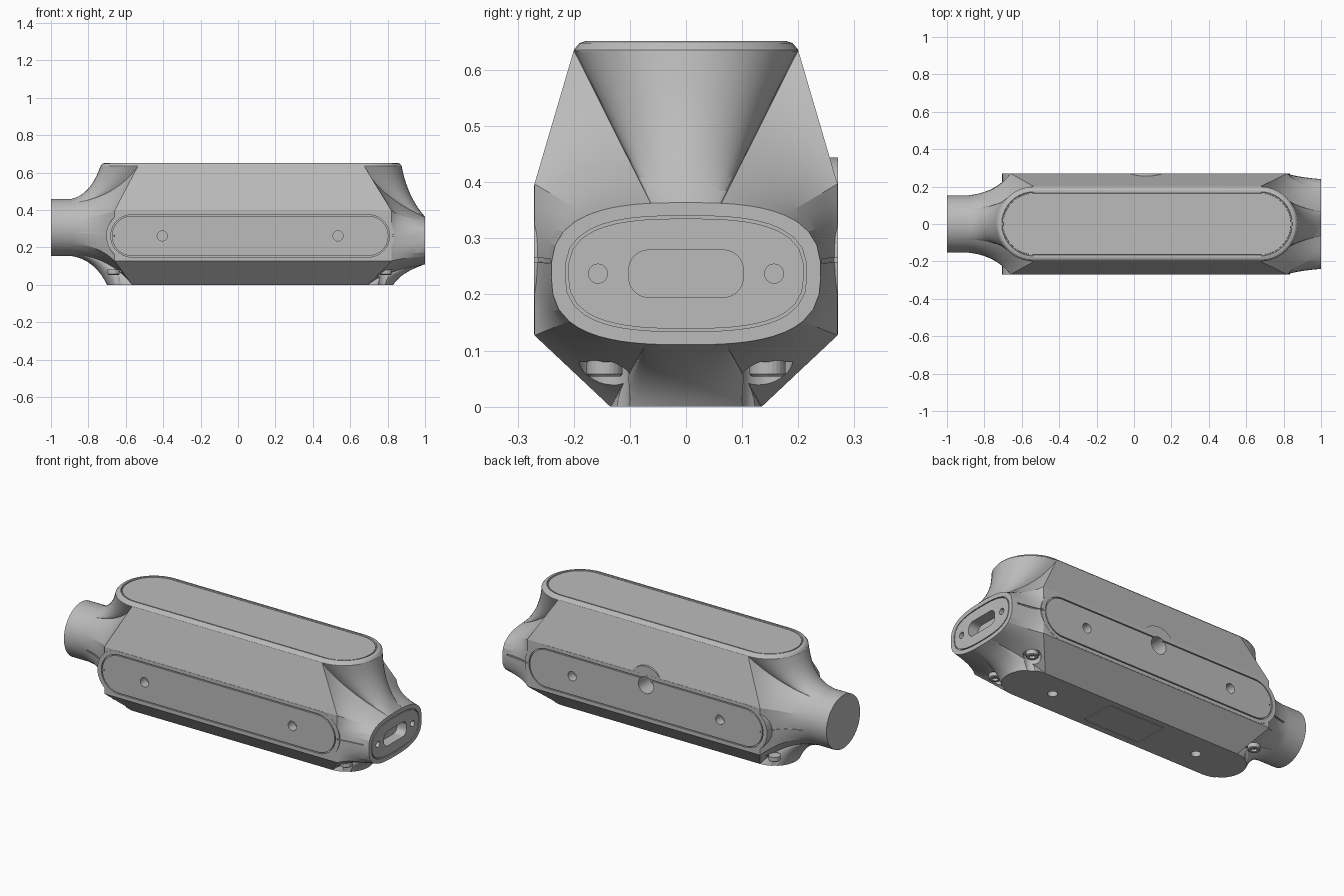
import bpy, bmesh, math
from mathutils import Vector

cube = bpy.data.objects.get("Cube")
if cube:
    bpy.data.objects.remove(cube, do_unlink=True)

grey = bpy.data.materials.new("light_grey")
grey.use_nodes = True
colour = (0.5, 0.5, 0.5, 1)
grey.diffuse_color = colour
grey.node_tree.nodes["Principled BSDF"].inputs["Base Color"].default_value = colour


def loft(name, rings, closed=False):
    """Skin a list of equal rings; cap the ends, or join last to first."""
    bm = bmesh.new()
    loops = [[bm.verts.new(p) for p in ring] for ring in rings]
    pairs = list(zip(loops, loops[1:]))
    if closed:
        pairs.append((loops[-1], loops[0]))
    else:
        bm.faces.new(loops[0])
        bm.faces.new(loops[-1])
    n = len(loops[0])
    for a, b in pairs:
        for i in range(n):
            j = (i + 1) % n
            bm.faces.new((a[i], a[j], b[j], b[i]))
    bmesh.ops.recalc_face_normals(bm, faces=bm.faces)
    mesh = bpy.data.meshes.new(name)
    bm.to_mesh(mesh)
    bm.free()
    mesh.materials.append(grey)
    obj = bpy.data.objects.new(name, mesh)
    bpy.context.collection.objects.link(obj)
    return obj


def rounded(cu, cv, hu, hv, r, steps=10):
    """Rounded rectangle outline; also gives circles and stadiums."""
    pts = []
    for k, (su, sv) in enumerate(((1, 1), (-1, 1), (-1, -1), (1, -1))):
        for i in range(steps + 1):
            a = math.pi / 2 * (k + i / steps)
            p = Vector((cu + su * (hu - r) + r * math.cos(a),
                        cv + sv * (hv - r) + r * math.sin(a)))
            if not pts or min((p - pts[-1]).length, (p - pts[0]).length) > 1e-5:
                pts.append(p)
    return pts


def place(outline, axis, d):
    """Put a flat outline on the plane axis = d."""
    return [{"x": (d, u, v), "y": (u, d, v), "z": (u, v, d)}[axis] for u, v in outline]


def prism(name, outline, axis, d0, d1):
    return loft(name, [place(outline, axis, d0), place(outline, axis, d1)])


def groove(outer, inner, axis, d0, d1):
    rings = [place(o, axis, d) for o, d in ((outer, d0), (outer, d1), (inner, d1), (inner, d0))]
    return loft("groove_cutter", rings, closed=True)


def combine(target, tool, operation="DIFFERENCE"):
    mod = target.modifiers.new("cut", "BOOLEAN")
    mod.operation = operation
    mod.solver = "EXACT"
    mod.object = tool
    bpy.context.view_layer.objects.active = target
    bpy.ops.object.modifier_apply(modifier=mod.name)
    bpy.data.objects.remove(tool, do_unlink=True)


def smooth(obj):
    bpy.ops.object.select_all(action="DESELECT")
    obj.select_set(True)
    bpy.context.view_layer.objects.active = obj
    bpy.ops.object.shade_smooth_by_angle(angle=math.radians(14))


def mirror_ring(half):
    return half + [Vector((p.x, -p.y, p.z)) for p in half[-2:0:-1]]


def shoulder(side, top_x, side_x, bottom_x):
    """Half of the edge where the straight body meets an end."""
    def arc(cx, r, z):
        return [Vector((cx + side * r * math.cos(a), r * math.sin(a), z))
                for a in (math.pi / 2 * i / 10 for i in range(11))]
    top = arc(top_x, 0.2, 0.635)
    low = arc(bottom_x, 0.135, 0)[::-1]
    corners = [top[-1], Vector((side_x, 0.27, 0.397)), Vector((side_x, 0.27, 0.127)), low[0]]
    pts = top[:-1]
    for a, b in zip(corners, corners[1:]):
        pts += [a.lerp(b, i / 8) for i in range(8)]
    return pts + low


def oval(ring, x, cz, hy, hz, power):
    """End outline whose points follow the directions of a shoulder ring."""
    pts = []
    for p in ring:
        a = math.atan2(p.y, p.z - cz)
        s, c = math.sin(a), math.cos(a)
        r = ((abs(s) / hy) ** power + (abs(c) / hz) ** power) ** (-1 / power)
        pts.append(Vector((x, r * s, cz + r * c)))
    return pts


def bend(a, b, kx, k, t):
    """Point on a concave curve from shoulder to end."""
    c = a.lerp(b, k)
    c.x = a.x + kx * (b.x - a.x)
    return a * (1 - t) ** 2 + c * 2 * t * (1 - t) + b * t * t


# Body: neck, flared left end, straight middle, flared right end
STEPS = 10
left = shoulder(-1, -0.535, -0.66, -0.565)
right = shoulder(1, 0.675, 0.82, 0.695)
neck = oval(left, -0.89, 0.307, 0.153, 0.153, 2)
port = oval(right, 1.0, 0.237, 0.24, 0.1265, 2.8)
rings = [[Vector((-1, p.y, p.z)) for p in neck]]
rings += [[bend(a, b, 0.35, 0.88, 1 - i / STEPS) for a, b in zip(left, neck)] for i in range(STEPS + 1)]
rings += [[bend(a, b, 0.24, 0.6, i / STEPS) for a, b in zip(right, port)] for i in range(STEPS + 1)]
body = loft("body", [mirror_ring(r) for r in rings])

# Side pads and the raised ring round the back opening
MID, HOLES = 0.065, (-0.405, 0.535)
combine(body, prism("side_pad", rounded(MID, 0.262, 0.77, 0.133, 0.133), "y", -0.271, 0.271), "UNION")
combine(body, prism("back_ring", rounded(MID, 0.336, 0.108, 0.108, 0.108), "y", 0.1, 0.2705), "UNION")

# Side panel grooves and mounting holes
for s in (-1, 1):
    combine(body, groove(rounded(MID, 0.262, 0.745, 0.113, 0.113),
                         rounded(MID, 0.262, 0.739, 0.107, 0.107), "y", s * 0.262, s * 0.3))
    for x in HOLES:
        combine(body, prism("hole_cutter", rounded(x, 0.262, 0.027, 0.027, 0.027, 6), "y", s * 0.22, s * 0.3))
combine(body, prism("hole_cutter", rounded(MID, 0.336, 0.048, 0.048, 0.048), "y", 0.17, 0.3))

# Port end: face groove, slot and two holes
outer, inner = ([(p.y, p.z) for p in mirror_ring(oval(right, 1, 0.237, hy, hz, 2.8))]
                for hy, hz in ((0.215, 0.103), (0.21, 0.098)))
combine(body, groove(outer, inner, "x", 0.99, 1.05))
combine(body, prism("slot_cutter", rounded(0, 0.237, 0.102, 0.042, 0.035), "x", 0.94, 1.05))
for s in (-1, 1):
    combine(body, prism("hole_cutter", rounded(s * 0.157, 0.237, 0.017, 0.017, 0.017, 6), "x", 0.95, 1.05))

# Underside: holes, label outline and corner screw pockets
for x in HOLES:
    combine(body, prism("hole_cutter", rounded(x, 0, 0.026, 0.026, 0.026, 6), "z", -0.05, 0.05))
combine(body, groove(rounded(MID, 0, 0.18, 0.1, 0.01, 3), rounded(MID, 0, 0.175, 0.095, 0.005, 3), "z", -0.05, 0.006))
screws = [(x, y) for x in (-0.665, 0.79) for y in (-0.145, 0.145)]
for x, y in screws:
    combine(body, prism("pocket_cutter", rounded(x, y, 0.045, 0.045, 0.045, 8), "z", -0.05, 0.08))

# Seam grooves along both ends at mid height
seam = len(left) // 2
seam = min(range(len(left)), key=lambda i: abs(left[i].z - 0.262) + abs(left[i].y - 0.27))
for a, b, kx, k in ((left[seam], neck[seam], 0.35, 0.88), (right[seam], port[seam], 0.24, 0.6)):
    path = [bend(a, b, kx, k, i / 8) for i in range(8)]
    for s in (-1, 1):
        tube = [[(p.x, s * (p.y + dy), p.z + dz) for dy, dz in
                 ((-0.006, -0.004), (0.006, -0.004), (0.006, 0.004), (-0.006, 0.004))] for p in path]
        combine(body, loft("seam_cutter", tube))
smooth(body)

# Top rim with a shallow groove round the flat lid
profile = ((0.2, 0.633), (0.2, 0.636), (0.19, 0.648), (0.178, 0.652), (0.172, 0.652),
           (0.17, 0.644), (0.165, 0.644), (0.164, 0.65))
smooth(loft("top_rim_and_lid", [place(rounded(0.07, 0, 0.605 + r, r, r), "z", z) for r, z in profile]))

# Screw heads with sockets
for i, (x, y) in enumerate(screws):
    head = ((0.032, 0.082), (0.032, 0.058), (0.028, 0.054), (0.015, 0.054), (0.015, 0.068))
    smooth(loft(f"screw_{i + 1}", [place(rounded(x, y, r, r, r, 6), "z", z) for r, z in head]))
